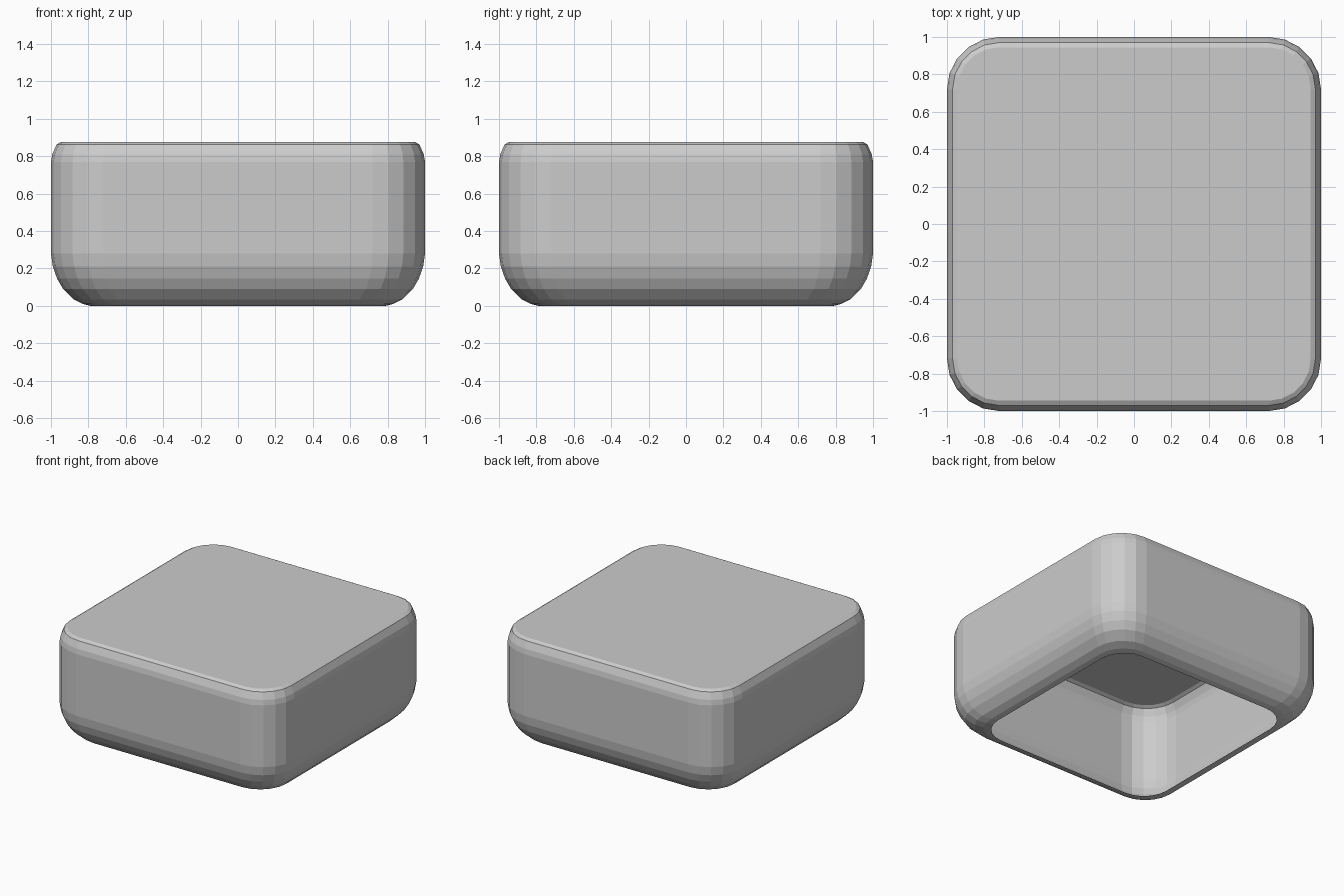
import bpy, bmesh
from math import sin, cos, pi

if "Cube" in bpy.data.objects:
    bpy.data.objects.remove(bpy.data.objects["Cube"])

SEG = 5  # facets per rounded corner


def rounded_square(half, radius, z):
    """Points of a rounded square ring, counter-clockwise."""
    c = half - radius
    return [(c * sx + radius * cos(q * pi / 2 + i * pi / 2 / SEG),
             c * sy + radius * sin(q * pi / 2 + i * pi / 2 / SEG), z)
            for q, (sx, sy) in enumerate([(1, 1), (-1, 1), (-1, -1), (1, -1)])
            for i in range(SEG + 1)]


def loft(name, sections):
    """Skin rounded-square sections, open below and closed on top."""
    bm = bmesh.new()
    rings = [[bm.verts.new(p) for p in rounded_square(*s)] for s in sections]
    n = len(rings[0])
    for lo, hi in zip(rings, rings[1:]):
        for i in range(n):
            j = (i + 1) % n
            bm.faces.new((lo[i], lo[j], hi[j], hi[i]))
    bm.faces.new(rings[-1])
    mesh = bpy.data.meshes.new(name)
    bm.to_mesh(mesh)
    bm.free()
    obj = bpy.data.objects.new(name, mesh)
    bpy.context.collection.objects.link(obj)
    return obj


# thin hollow cap: (half width, corner radius, height) from opening to top
loft("hollow_cap", [
    # rounded lower edge around the opening
    (0.79, 0.21, 0.0),
    (0.83, 0.22, 0.01),
    (0.88, 0.23, 0.035),
    (0.935, 0.25, 0.09),
    (0.967, 0.265, 0.145),
    (0.99, 0.275, 0.21),
    (1.0, 0.28, 0.28),
    # straight wall and small upper bevel
    (1.0, 0.28, 0.77),
    (0.993, 0.273, 0.81),
    (0.97, 0.25, 0.863),
    (0.945, 0.225, 0.877),
])
